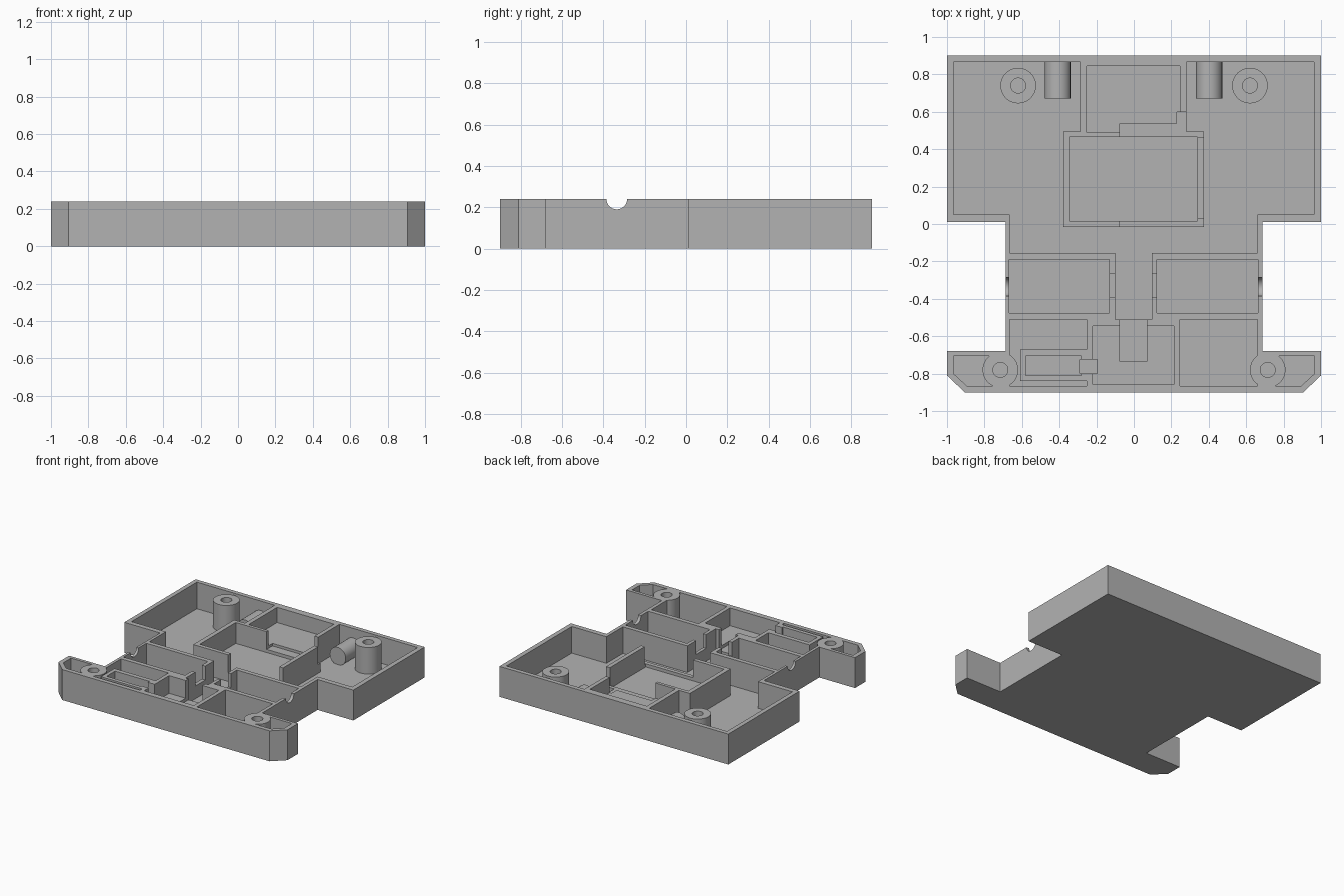
import bpy, bmesh, math
from mathutils import Matrix

old = bpy.data.objects.get("Cube")
if old:
    bpy.data.objects.remove(old, do_unlink=True)

TOP, FLOOR, ABOVE = 0.24, 0.03, 0.32
POST_R, HOLE_R = 0.095, 0.04

grey = bpy.data.materials.new("grey plastic")
grey.use_nodes = True
colour = (0.45, 0.45, 0.45, 1)
grey.diffuse_color = colour
grey.node_tree.nodes["Principled BSDF"].inputs["Base Color"].default_value = colour


def add_object(name, bm):
    mesh = bpy.data.meshes.new(name)
    bmesh.ops.recalc_face_normals(bm, faces=bm.faces)
    bm.to_mesh(mesh)
    bm.free()
    mesh.materials.append(grey)
    ob = bpy.data.objects.new(name, mesh)
    bpy.context.collection.objects.link(ob)
    return ob


def prism(name, points, low, high=ABOVE):
    bm = bmesh.new()
    face = bm.faces.new([bm.verts.new((x, y, low)) for x, y in points])
    out = bmesh.ops.extrude_face_region(bm, geom=[face])
    verts = [v for v in out["geom"] if isinstance(v, bmesh.types.BMVert)]
    bmesh.ops.translate(bm, verts=verts, vec=(0, 0, high - low))
    return add_object(name, bm)


def block(name, x0, x1, y0, y1, low):
    return prism(name, [(x0, y0), (x1, y0), (x1, y1), (x0, y1)], low)


def cylinder(name, centre, radius, length, axis="Z"):
    bm = bmesh.new()
    turn = Matrix() if axis == "Z" else Matrix.Rotation(math.pi / 2, 4, "X" if axis == "Y" else "Y")
    bmesh.ops.create_cone(bm, cap_ends=True, segments=48, radius1=radius, radius2=radius,
                          depth=length, matrix=Matrix.Translation(centre) @ turn)
    return add_object(name, bm)


def cut(target, cutter):
    mod = target.modifiers.new("cut", "BOOLEAN")
    mod.operation, mod.solver, mod.object = "DIFFERENCE", "EXACT", cutter
    bpy.ops.object.select_all(action="DESELECT")
    target.select_set(True)
    bpy.context.view_layer.objects.active = target
    bpy.ops.object.modifier_apply(modifier=mod.name)
    bpy.data.objects.remove(cutter, do_unlink=True)


def smooth(ob):
    bpy.ops.object.select_all(action="DESELECT")
    ob.select_set(True)
    bpy.context.view_layer.objects.active = ob
    bpy.ops.object.shade_smooth_by_angle(angle=math.radians(30))


# Solid tray outline: right half, then mirrored
half = [(1, 0.9), (1, 0.01), (0.688, 0.01), (0.688, -0.68), (1, -0.68), (1, -0.81), (0.905, -0.9)]
tray = prism("tray", half + [(-x, y) for x, y in reversed(half)], 0, TOP)

# Large rear cavity that runs round the centre compartment and between the side boxes
rear = prism("rear_cavity", [
    (-0.965, 0.865), (-0.285, 0.865), (-0.285, 0.495), (-0.38, 0.495), (-0.38, -0.015),
    (0.373, -0.015), (0.373, 0.495), (0.28, 0.495), (0.28, 0.865), (0.963, 0.865),
    (0.963, 0.05), (0.66, 0.05), (0.66, -0.155), (0.097, -0.155), (0.097, -0.51),
    (-0.1, -0.51), (-0.1, -0.155), (-0.665, -0.155), (-0.665, 0.05), (-0.965, 0.05)], FLOOR)

# Front cavities
front_a = prism("front_cavity", [
    (-0.665, -0.51), (-0.25, -0.51), (-0.25, -0.67), (-0.61, -0.67), (-0.61, -0.84),
    (-0.25, -0.84), (-0.25, -0.865), (-0.665, -0.865)], FLOOR)
front_b = block("front_cavity", 0.247, 0.66, -0.865, -0.51, FLOOR)

# Ear cavities; screw posts are left standing inside the cavities
cavities = [rear, front_a, front_b]
for s, near in ((-1, front_a), (1, front_b)):
    ear = prism("ear_cavity", [(s * 0.965, -0.705), (s * 0.72, -0.705), (s * 0.72, -0.865),
                               (s * 0.895, -0.865), (s * 0.965, -0.8)], FLOOR)
    cavities.append(ear)
    for cavity in (near, ear):
        cut(cavity, cylinder("post", (s * 0.715, -0.78, 0.2), POST_R, 0.6))
    cut(rear, cylinder("post", (s * 0.62, 0.74, 0.2), POST_R, 0.6))
for cavity in cavities:
    cut(tray, cavity)

# Pockets and notches: x range, y range, floor height
pockets = [
    (-0.25, 0.247, 0.49, 0.845, 0.12),      # upper centre pocket
    (-0.345, 0.34, 0.017, 0.465, 0.075),    # lower centre pocket
    (-0.075, 0.4, -0.04, 0.03, 0.10),       # front opening of centre pocket
    (-0.075, 0.235, 0.46, 0.537, 0.10),     # passage between centre pockets
    (0.23, 0.4, 0.465, 0.60, 0.10),         # side opening of centre pocket
    (-0.668, -0.13, -0.475, -0.19, FLOOR),  # side boxes
    (0.123, 0.663, -0.475, -0.19, FLOOR),
    (-0.15, -0.08, -0.39, -0.265, 0.13),    # side box notches
    (0.08, 0.15, -0.39, -0.265, 0.13),
    (-0.22, 0.215, -0.857, -0.545, 0.10),   # front centre pocket
    (-0.075, 0.07, -0.735, -0.50, 0.075),   # slot in its rear wall
    (-0.58, -0.28, -0.81, -0.705, 0.10),    # small front pocket
    (-0.29, -0.195, -0.80, -0.725, 0.08),   # slot joining the two
]
for x0, x1, y0, y1, low in pockets:
    cut(tray, block("pocket", x0, x1, y0, y1, low))

# Screw holes and round cable notches on each side
for s in (-1, 1):
    for x, y in ((0.715, -0.78), (0.62, 0.74)):
        cut(tray, cylinder("hole", (s * x, y, FLOOR + 0.2), HOLE_R, 0.4))
    cut(tray, cylinder("cable_notch", (s * 0.69, -0.335, TOP), 0.05, 0.12, "X"))
smooth(tray)

# Round pegs lying against the rear wall
for name, x in (("right_peg", -0.408), ("left_peg", 0.402)):
    smooth(cylinder(name, (x, 0.775, 0.095), 0.07, 0.21, "Y"))
